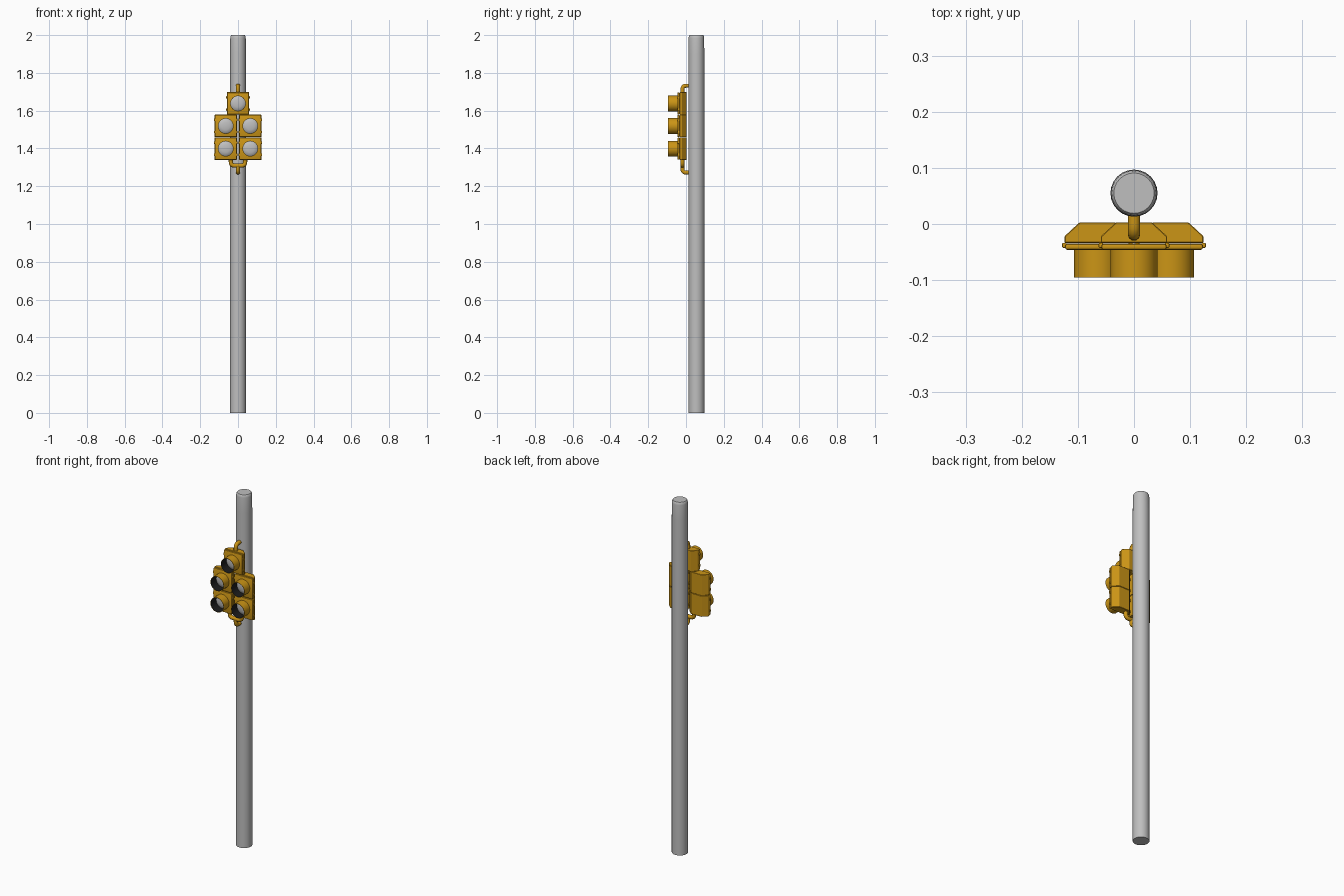
import bpy, bmesh, math
from mathutils import Matrix, Vector

cube = bpy.data.objects.get("Cube")
if cube:
    bpy.data.objects.remove(cube)


def material(name, color, rough=0.6):
    m = bpy.data.materials.new(name)
    m.use_nodes = True
    m.diffuse_color = (*color, 1)
    bsdf = m.node_tree.nodes["Principled BSDF"]
    bsdf.inputs["Base Color"].default_value = (*color, 1)
    bsdf.inputs["Roughness"].default_value = rough
    return m


AMBER = material("amber paint", (0.6, 0.3, 0.008))
GREY = material("light grey", (0.52, 0.52, 0.52))
BLACK = material("visor black", (0.012, 0.012, 0.012))


def finish(bm, name, mats, smooth=True):
    bmesh.ops.recalc_face_normals(bm, faces=bm.faces)
    mesh = bpy.data.meshes.new(name)
    bm.to_mesh(mesh)
    bm.free()
    for m in mats:
        mesh.materials.append(m)
    ob = bpy.data.objects.new(name, mesh)
    bpy.context.collection.objects.link(ob)
    if smooth:
        bpy.ops.object.select_all(action='DESELECT')
        ob.select_set(True)
        bpy.context.view_layer.objects.active = ob
        bpy.ops.object.shade_smooth_by_angle(angle=math.radians(35))
    return ob


def lathe(bm, profile, steps, closed=False):
    """Spin (radius, height) points about z."""
    verts = [bm.verts.new((r, 0, z)) for r, z in profile]
    ends = verts + verts[:1] if closed else verts
    edges = [bm.edges.new(pair) for pair in zip(ends, ends[1:])]
    bmesh.ops.spin(bm, geom=verts + edges, cent=(0, 0, 0), axis=(0, 0, 1),
                   angle=math.tau, steps=steps)
    bmesh.ops.remove_doubles(bm, verts=bm.verts, dist=1e-5)


def facing_front(x, y, z):
    return Matrix.Translation((x, y, z)) @ Matrix.Rotation(math.pi / 2, 4, 'X')


def box(name, center, size, bevel):
    bm = bmesh.new()
    bmesh.ops.create_cube(bm, size=1)
    bmesh.ops.scale(bm, vec=size, verts=bm.verts)
    bmesh.ops.translate(bm, vec=center, verts=bm.verts)
    bmesh.ops.bevel(bm, geom=bm.edges[:], offset=bevel, segments=2,
                    profile=0.5, affect='EDGES')
    return finish(bm, name, [AMBER])


def pipe(name, points, bend=0.02, radius=0.011):
    """Round pipe along a path whose corners are rounded off."""
    pts = [Vector(p) for p in points]
    path = [pts[0]]
    for a, b, c in zip(pts, pts[1:], pts[2:]):
        p, q = b + (a - b).normalized() * bend, b + (c - b).normalized() * bend
        for i in range(6):
            t = i / 5
            path.append(p * (1 - t) ** 2 + b * 2 * t * (1 - t) + q * t * t)
    path.append(pts[-1])
    curve = bpy.data.curves.new(name, 'CURVE')
    curve.dimensions = '3D'
    curve.bevel_depth = radius
    curve.bevel_resolution = 3
    curve.use_fill_caps = True
    spline = curve.splines.new('POLY')
    spline.points.add(len(path) - 1)
    for sp, p in zip(spline.points, path):
        sp.co = (*p, 1)
    curve.materials.append(AMBER)
    ob = bpy.data.objects.new(name, curve)
    bpy.context.collection.objects.link(ob)


# Pole with a softly rounded top
bm = bmesh.new()
lathe(bm, [(0, 0), (0.042, 0), (0.042, 1.9), (0.041, 1.985),
           (0.0395, 1.995), (0.036, 2), (0, 2)], 24)
bmesh.ops.translate(bm, vec=(0, 0.055, 0), verts=bm.verts)
finish(bm, "pole", [GREY])


def signal_section(name, x, z):
    half = 0.0595
    # Housing: chamfered toward the back
    bm = bmesh.new()
    outline = [(-0.059, -0.034), (0.059, -0.034), (0.059, -0.022),
               (0.032, 0.003), (-0.032, 0.003), (-0.059, -0.022)]
    face = bm.faces.new([bm.verts.new((x + px, py, z - half)) for px, py in outline])
    top = bmesh.ops.extrude_face_region(bm, geom=[face])["geom"]
    bmesh.ops.translate(bm, vec=(0, 0, half * 2),
                        verts=[g for g in top if isinstance(g, bmesh.types.BMVert)])
    bmesh.ops.bevel(bm, geom=bm.edges[:], offset=0.0015, segments=1, affect='EDGES')
    finish(bm, name + "_housing", [AMBER], smooth=False)

    # Door with hinges and latches along its sides
    box(name + "_door", (x, -0.0405, z), (0.116, 0.011, 0.116), 0.004)
    for side in (-1, 1):
        for dz in (-0.032, 0.032):
            box(name + "_hinge", (x + side * 0.059, -0.038, z + dz),
                (0.008, 0.009, 0.013), 0.002)

    # Tunnel visor: amber outside, black inside
    bm = bmesh.new()
    lathe(bm, [(0.0415, 0), (0.0415, 0.052), (0.0395, 0.052), (0.0395, 0)], 28, True)
    bmesh.ops.recalc_face_normals(bm, faces=bm.faces)
    for f in bm.faces:
        c = f.calc_center_median()
        if f.normal.dot(Vector((c.x, c.y, 0))) < -0.01:
            f.material_index = 1
    bm.transform(facing_front(x, -0.043, z))
    finish(bm, name + "_visor", [AMBER, BLACK])

    # Slightly domed lens
    bm = bmesh.new()
    lathe(bm, [(0.0397, 0), (0.036, 0.004), (0.02, 0.008), (0, 0.0095)], 28)
    bm.transform(facing_front(x, -0.046, z))
    finish(bm, name + "_lens", [GREY])


# One section on top, two columns of two below
signal_section("top", 0, 1.638)
for label, x in (("right", -0.065), ("left", 0.065)):
    signal_section(label + "_middle", x, 1.519)
    signal_section(label + "_lower", x, 1.399)

# Mounting pipes
Y = -0.019
pipe("upper_bracket", [(0, Y, 1.69), (0, Y, 1.732), (0, 0.03, 1.732)])
pipe("lower_yoke", [(-0.038, Y, 1.345), (-0.038, Y, 1.309),
                    (0.038, Y, 1.309), (0.038, Y, 1.345)])
pipe("lower_bracket", [(0, Y, 1.309), (0, Y, 1.272), (0, 0.03, 1.272)])
